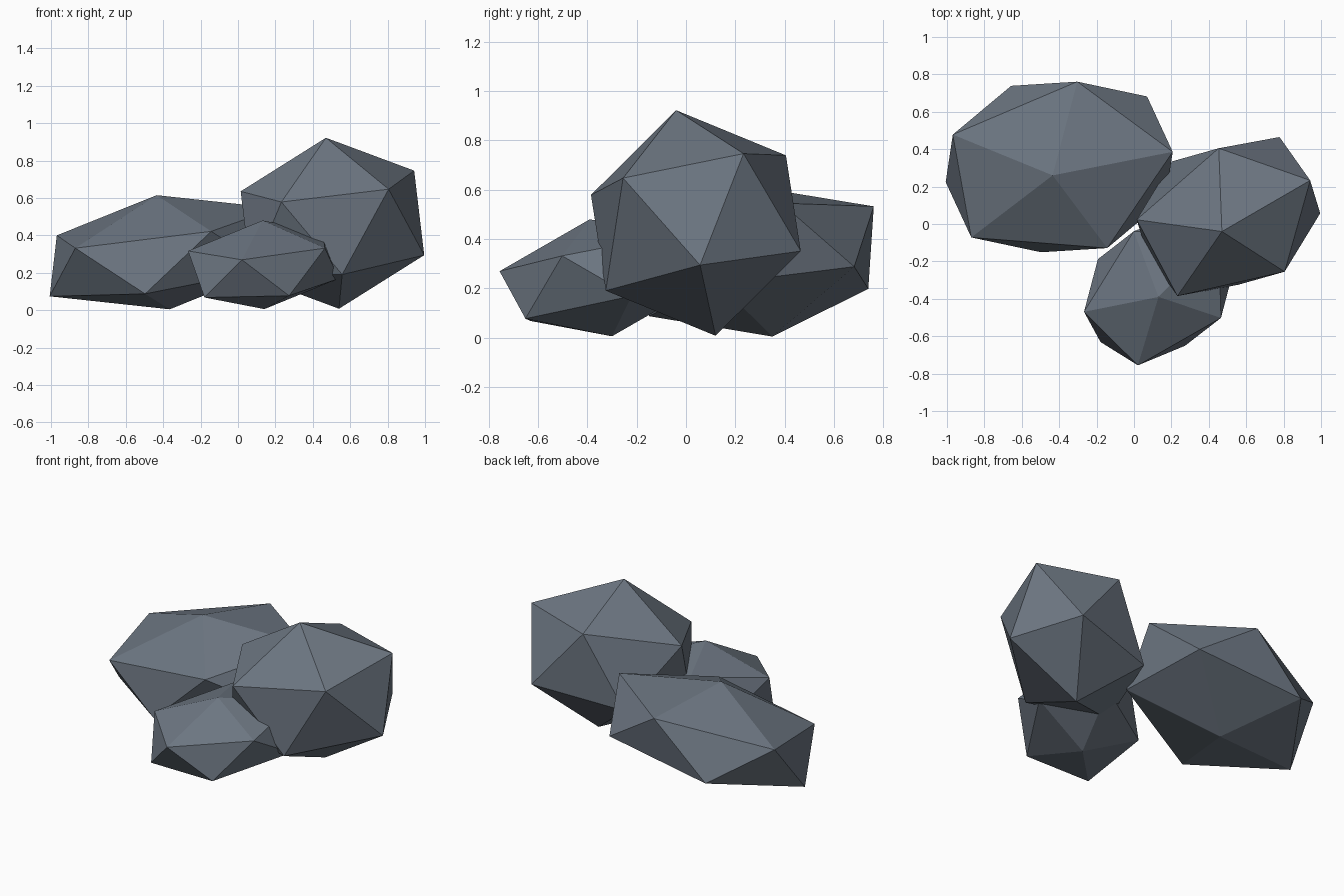
import bpy
import bmesh
from mathutils import Matrix, Vector

cube = bpy.data.objects.get("Cube")
if cube:
    bpy.data.objects.remove(cube)

# Slate stone material
SLATE = (0.15, 0.18, 0.22, 1.0)
stone = bpy.data.materials.new("slate_grey")
stone.use_nodes = True
stone.diffuse_color = SLATE
bsdf = stone.node_tree.nodes["Principled BSDF"]
bsdf.inputs["Base Color"].default_value = SLATE
bsdf.inputs["Roughness"].default_value = 0.9


def rock(name, centre, length, width, height):
    """Icosahedron stretched and skewed along three axis vectors."""
    shape = Matrix((length, width, height)).transposed().to_4x4()
    bm = bmesh.new()
    bmesh.ops.create_icosphere(bm, subdivisions=1, radius=1.0, matrix=shape)
    bmesh.ops.recalc_face_normals(bm, faces=bm.faces[:])
    mesh = bpy.data.meshes.new(name)
    bm.to_mesh(mesh)
    bm.free()
    mesh.materials.append(stone)
    obj = bpy.data.objects.new(name, mesh)
    obj.location = Vector(centre)
    bpy.context.collection.objects.link(obj)
    return obj


# Wide flat boulder at the back right
rock("wide_rock", (-0.40, 0.305, 0.31),
     (0.696, 0.113, 0.111), (-0.094, 0.523, 0.065), (-0.035, -0.045, 0.305))

# Tall boulder on the left
rock("tall_rock", (0.505, 0.04, 0.465),
     (0.506, 0.256, 0.086), (-0.207, 0.388, 0.054), (-0.035, -0.08, 0.457))

# Small stone at the front
rock("small_rock", (0.136, -0.345, 0.243),
     (0.355, 0.342, 0.077), (-0.274, 0.272, 0.045), (-0.005, -0.045, 0.237))
